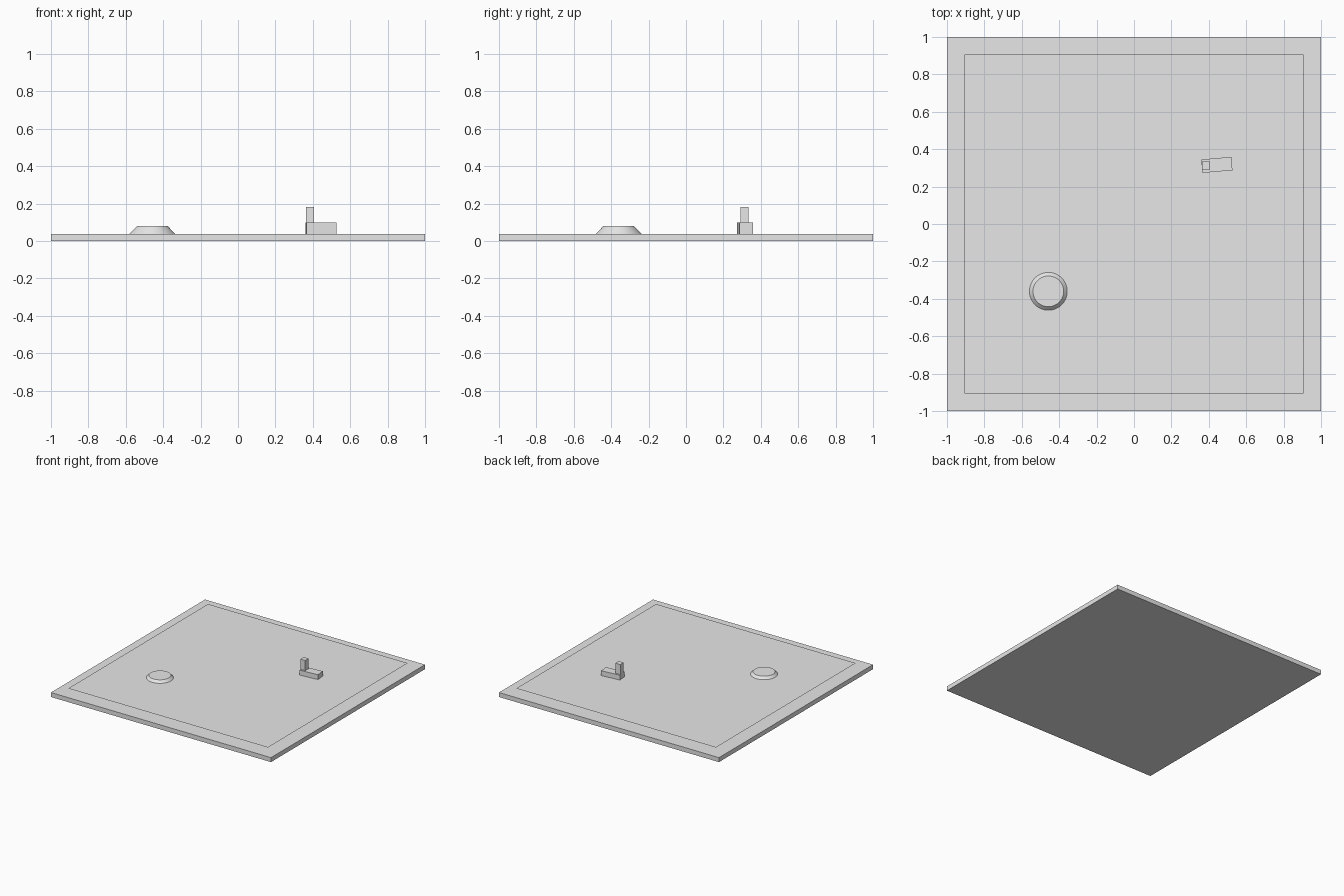
import bpy
import math

cube = bpy.data.objects.get("Cube")
if cube:
    bpy.data.objects.remove(cube, do_unlink=True)

grey = bpy.data.materials.new("light_grey")
grey.use_nodes = True
colour = (0.8, 0.8, 0.8, 1)
grey.diffuse_color = colour
grey.node_tree.nodes["Principled BSDF"].inputs["Base Color"].default_value = colour


def finish(name):
    obj = bpy.context.object
    obj.name = name
    obj.data.materials.append(grey)
    return obj


def box(name, centre, size, bottom, top, turn=0):
    bpy.ops.mesh.primitive_cube_add(
        size=1, location=(*centre, (bottom + top) / 2), rotation=(0, 0, turn))
    obj = finish(name)
    obj.scale = (*size, top - bottom)
    return obj


# Ground slab
box("base_slab", (0, 0), (2, 2), 0, 0.037)

# Thin sheet hovering just above the slab
bpy.ops.mesh.primitive_plane_add(size=1.815, location=(0, 0, 0.06))
finish("surface_sheet")

# Low round mound with sloping sides
low, high = 0.035, 0.08
bpy.ops.mesh.primitive_cone_add(
    vertices=64, radius1=0.125, radius2=0.082, depth=high - low,
    location=(-0.458, -0.36, (low + high) / 2))
finish("round_mound")
bpy.ops.object.shade_smooth_by_angle(angle=math.radians(30))

# Slightly turned block with an upright post at one end
box("low_block", (0.443, 0.316), (0.161, 0.072), 0.035, 0.1, math.radians(5))
box("upright_post", (0.385, 0.313), (0.044, 0.044), 0.1, 0.183)
